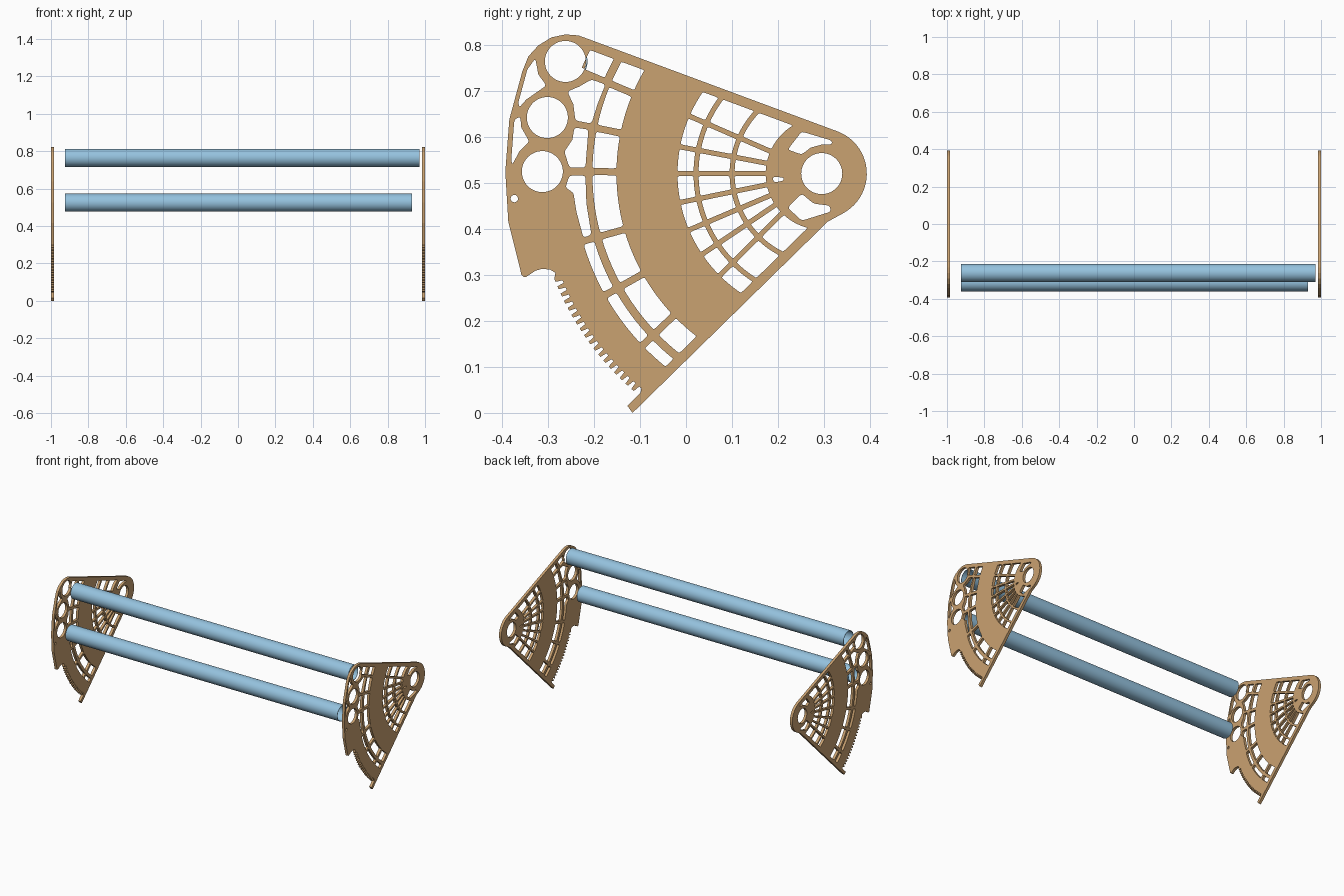
import bpy
from math import sin, cos, asin, radians, pi
from mathutils import Matrix, Vector

if "Cube" in bpy.data.objects:
    bpy.data.objects.remove(bpy.data.objects["Cube"])

UNIT = 1 / 459.5                # drawing unit of the plate, origin at its hub
HUB_Y, HUB_Z = 0.295, 0.52
THICK = 0.016


def material(name, rgb):
    mat = bpy.data.materials.new(name)
    mat.use_nodes = True
    mat.diffuse_color = (*rgb, 1)
    mat.node_tree.nodes["Principled BSDF"].inputs["Base Color"].default_value = (*rgb, 1)
    return mat


wood = material("tan wood", (0.59, 0.36, 0.165))
blue = material("light blue", (0.30, 0.54, 0.73))


def polar(r, a):
    """Point at radius r; angle a is measured upward from the -x direction."""
    return (-r * cos(a), r * sin(a))


def circle(x, y, r, n=48):
    return [(x + r * cos(2 * pi * i / n), y + r * sin(2 * pi * i / n)) for i in range(n)]


def soften(points, size=3):
    """Round every sharp corner of a closed outline."""
    out = []
    for i, p in enumerate(points):
        p = Vector(p)
        a, b = Vector(points[i - 1]) - p, Vector(points[(i + 1) % len(points)]) - p
        if a.angle(b) > radians(150):
            out.append(p)
            continue
        s = p + a.normalized() * min(size, a.length * 0.4)
        e = p + b.normalized() * min(size, b.length * 0.4)
        out += [s.lerp(p, t).lerp(p.lerp(e, t), t) for t in (0, 0.33, 0.67, 1)]
    return out


def cell(r0, r1, upper, lower, steps=10):
    """Ring sector between two straight ribs, each (angle, offset from hub)."""
    def edge(r, rib):
        return radians(rib[0]) + asin(rib[1] / r)

    def arc(r):
        u, l = edge(r, upper), edge(r, lower)
        return [polar(r, u + (l - u) * i / steps) for i in range(steps + 1)]
    return soften(arc(r0) + arc(r1)[::-1])


def web(rings, ribs, half):
    """All cells of a web; the first and last ribs are the plate's rims."""
    cells = []
    last = len(ribs) - 1
    for r0, r1 in rings:
        for i in range(last):
            up = ribs[i] if i == 0 else (ribs[i][0], -half)
            low = ribs[i + 1] if i + 1 == last else (ribs[i + 1][0], half)
            cells.append(cell(r0, r1, up, low))
    return cells


# Plate outline: hub end, straight top, rounded tube end, rack of teeth
outline = [(-189, -239), (6, -48)]
outline += [(45 * cos(radians(a)), 45 * sin(radians(a))) for a in range(-62, 71, 6)]
outline += [(-232, 134), (-243, 138), (-256, 139), (-270, 136), (-283, 128), (-293, 117),
            (-299, 102), (-312, 54), (-316, 2), (-313, -48), (-301, -96), (-300, -101),
            (-298, -103), (-295, -103), (-286, -97), (-279, -95), (-271, -96), (-266, -99)]
TEETH = 18
start, pitch = radians(-21.5), radians(-28.6) / TEETH
for i in range(TEETH):
    for r, f in ((287, 0), (287, 0.4), (280, 0.55), (280, 0.9)):
        outline.append(polar(r, start + pitch * (i + f)))
outline += [(-181, -219), (-194, -232)]

# Web openings: inner fan, then outer double ring
top_rim, low_rim = (20.4, 35), (-44.3, -29)
inner = [top_rim] + [(a, 0) for a in (23.5, 10.7, 0, -11.5, -23, -34, -45)] + [low_rim]
outer = [top_rim] + [(a, 0) for a in (23, 11.4, 0.5, -15.8, -29.3, -43.8)] + [low_rim]
holes = web([(128, 144), (92, 123), (56, 87)], inner, 2.5)
holes += web([(205, 229)], outer, 3.5)
holes += [cell(237, 262, top_rim, (23, 3.5))]
holes += web([(237, 248)], [(-15.8, -3.5)] + outer[5:], 3.5)

# Odd openings beside the tube rings and around the hub
odd = [
    [(-230, 94), (-216, 89), (-224, 69), (-230, 50), (-246, 53), (-248, 69), (-254, 82),
     (-242, 87)],
    [(-247, 46), (-233, 44), (-236, 6), (-252, 6), (-257, 22), (-249, 34)],
    [(-252, -2), (-236, -2), (-235, -30), (-230, -61), (-238, -64), (-245, -38),
     (-248, -19), (-256, -14)],
    [(-286, 115), (-283, 99), (-275, 88), (-295, 74), (-302, 66), (-303, 71), (-294, 104)],
    [(-307, 54), (-301, 57), (-300, 46), (-292, 32), (-302, 22), (-309, 9), (-310, 14)],
    [(-34, 24), (-20, 42), (10, 33), (10, 29), (0, 29), (-11, 26), (-20, 19)],
    [(-34, -34), (-20, -47), (9, -38), (8, -32), (-8, -30), (-20, -20)],
    [(-49, -3), (-38, -4), (-38, -7), (-48, -9)],
]
holes += [soften(points) for points in odd]

# Round holes: hub, three tube seats, small pin hole
tube_seats = [(-256, 112), (-274, 56), (-279, 2)]
holes += [circle(x, y, 20.5) for x, y in [(0, 0)] + tube_seats]
holes.append(circle(-307, -25, 3.7, 16))

# Fill the outline with its openings and give it thickness
curve = bpy.data.curves.new("right_plate", "CURVE")
curve.dimensions = "2D"
curve.fill_mode = "BOTH"
curve.extrude = THICK / 2
for loop in [outline] + holes:
    spline = curve.splines.new("POLY")
    spline.points.add(len(loop) - 1)
    for point, (x, y) in zip(spline.points, loop):
        point.co = (x * UNIT, y * UNIT, 0, 1)
    spline.use_cyclic_u = True
    spline.use_smooth = False
curve.materials.append(wood)
plate = bpy.data.objects.new("right_plate", curve)
bpy.context.collection.objects.link(plate)
bpy.ops.object.select_all(action="DESELECT")
plate.select_set(True)
bpy.context.view_layer.objects.active = plate
bpy.ops.object.convert(target="MESH")
plate = bpy.context.object
plate.name = "right_plate"

# Stand the plate upright and repeat it at the other end
upright = Matrix(((0, 0, 1, 0), (1, 0, 0, 0), (0, 1, 0, 0), (0, 0, 0, 1)))
side = 1 - THICK / 2
plate.matrix_world = Matrix.Translation((-side, HUB_Y, HUB_Z)) @ upright
other = bpy.data.objects.new("left_plate", plate.data)
bpy.context.collection.objects.link(other)
other.matrix_world = Matrix.Translation((side, HUB_Y, HUB_Z)) @ upright


# Thin-walled open tubes
def tube(name, seat, x0, x1):
    y, z = HUB_Y + seat[0] * UNIT, HUB_Z + seat[1] * UNIT
    bpy.ops.mesh.primitive_cylinder_add(
        vertices=64, radius=0.048, depth=x1 - x0, end_fill_type="NOTHING",
        location=((x0 + x1) / 2, y, z), rotation=(0, pi / 2, 0))
    obj = bpy.context.object
    obj.name = name
    obj.data.materials.append(blue)
    wall = obj.modifiers.new("wall", "SOLIDIFY")
    wall.thickness = 0.0025
    wall.offset = -1
    bpy.ops.object.modifier_apply(modifier=wall.name)
    bpy.ops.object.shade_smooth_by_angle()


tube("upper_tube", tube_seats[0], -0.925, 0.97)
tube("lower_tube", tube_seats[2], -0.925, 0.93)
